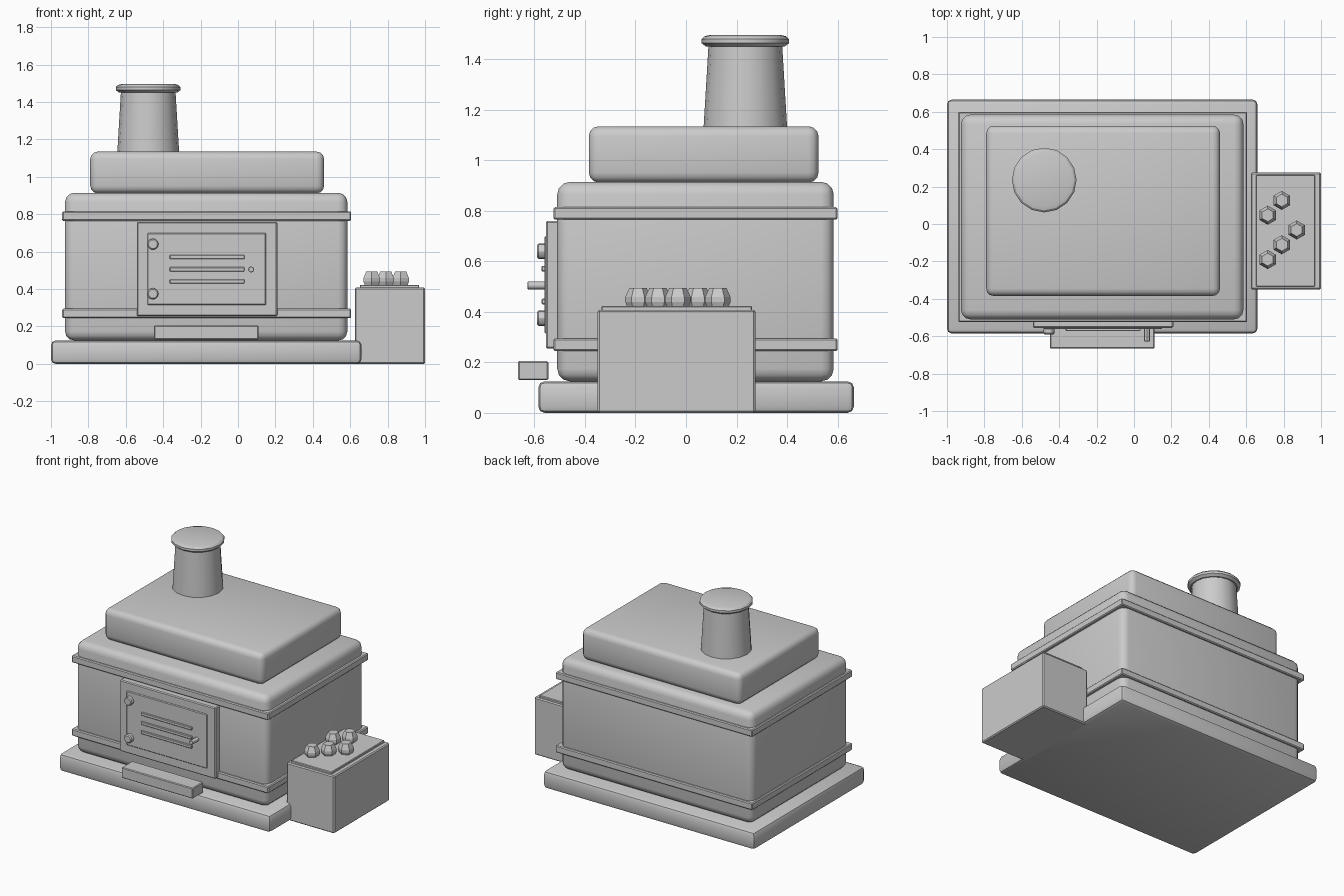
import bpy, bmesh, math
from mathutils import Matrix

if "Cube" in bpy.data.objects:
    bpy.data.objects.remove(bpy.data.objects["Cube"], do_unlink=True)

grey = bpy.data.materials.new("plain grey")
grey.use_nodes = True
grey.diffuse_color = (0.6, 0.6, 0.6, 1)
grey.node_tree.nodes["Principled BSDF"].inputs["Base Color"].default_value = (0.6, 0.6, 0.6, 1)


def finish(name, bm, angle=30):
    bmesh.ops.recalc_face_normals(bm, faces=bm.faces)
    mesh = bpy.data.meshes.new(name)
    bm.to_mesh(mesh)
    bm.free()
    mesh.materials.append(grey)
    obj = bpy.data.objects.new(name, mesh)
    bpy.context.collection.objects.link(obj)
    bpy.ops.object.select_all(action="DESELECT")
    obj.select_set(True)
    bpy.context.view_layer.objects.active = obj
    if angle:
        bpy.ops.object.shade_smooth_by_angle(angle=math.radians(angle))
    return obj


def box(name, xs, ys, zs, bevel=0.0, segments=2):
    """Box from its extents, with rounded edges."""
    bm = bmesh.new()
    bmesh.ops.create_cube(bm, size=1)
    spans = (xs, ys, zs)
    for v in bm.verts:
        v.co = [(a + b) / 2 + c * (b - a) for c, (a, b) in zip(v.co, spans)]
    if bevel:
        bmesh.ops.bevel(bm, geom=bm.edges[:], offset=bevel, segments=segments,
                        profile=0.5, affect="EDGES", clamp_overlap=True)
    return finish(name, bm, 35)


def lathe(name, profile, sides, matrix, angle=30, start=0.0):
    """Closed solid turned around local z from (radius, height) rings."""
    bm = bmesh.new()
    rings = []
    for r, z in profile:
        turns = [start + 2 * math.pi * i / sides for i in range(sides)]
        rings.append([bm.verts.new((r * math.cos(t), r * math.sin(t), z)) for t in turns])
    for low, high in zip(rings, rings[1:]):
        for i in range(sides):
            j = (i + 1) % sides
            bm.faces.new((low[i], low[j], high[j], high[i]))
    bm.faces.new(rings[0][::-1])
    bm.faces.new(rings[-1])
    bm.transform(matrix)
    return finish(name, bm, angle)


def peg(name, x, z, radius, length):
    """Short chamfered pin pointing forward out of the door."""
    place = Matrix.Translation((x, -0.54, z)) @ Matrix.Rotation(math.pi / 2, 4, "X")
    c = radius * 0.2
    lathe(name, [(radius, 0), (radius, length - c), (radius - c, length)], 12, place)


# Stove body
box("base_slab", (-1, 0.66), (-0.585, 0.665), (0, 0.125), 0.025)
box("stove_body", (-0.925, 0.585), (-0.51, 0.585), (0.125, 0.915), 0.05, 3)
box("top_slab", (-0.79, 0.46), (-0.385, 0.525), (0.912, 1.135), 0.04, 3)
for name, z in (("lower_band", 0.245), ("upper_band", 0.765)):
    box(name, (-0.94, 0.605), (-0.525, 0.6), (z, z + 0.05), 0.006, 1)

# Chimney with its cap
lathe("chimney", [(0.166, 1.12), (0.146, 1.455)], 16, Matrix.Translation((-0.48, 0.235, 0)))
lathe("chimney_cap", [(0.155, 1.45), (0.173, 1.464), (0.173, 1.48), (0.162, 1.491), (0.14, 1.497)],
      16, Matrix.Translation((-0.48, 0.235, 0)))

# Fire door
box("door_frame", (-0.54, 0.21), (-0.555, -0.5), (0.255, 0.76), 0.006, 1)
box("door_panel", (-0.485, 0.15), (-0.561, -0.54), (0.315, 0.70), 0.005, 1)
for i in range(3):
    z = 0.43 + i * 0.065
    box(f"vent_slat_{i + 1}", (-0.365, 0.035), (-0.572, -0.55), (z, z + 0.022), 0.003, 1)
peg("lower_hinge_pin", -0.455, 0.375, 0.03, 0.05)
peg("upper_hinge_pin", -0.455, 0.64, 0.03, 0.05)
peg("door_handle", 0.07, 0.505, 0.016, 0.088)
box("ash_tray", (-0.45, 0.11), (-0.665, -0.545), (0.13, 0.205), 0.005, 1)

# Fuel box with lumps
box("fuel_box", (0.625, 1), (-0.35, 0.275), (0, 0.408), 0.007, 1)
box("fuel_bed", (0.652, 0.968), (-0.335, 0.262), (0.40, 0.423), 0.004, 1)
for i, x in enumerate((0.715, 0.79, 0.87, 0.715, 0.79)):
    y = -0.19 + 0.079 * i
    lathe(f"fuel_lump_{i + 1}", [(0.036, 0.405), (0.051, 0.44), (0.051, 0.458), (0.034, 0.495)],
          6, Matrix.Translation((x, y, 0)), 0, math.pi / 6)
